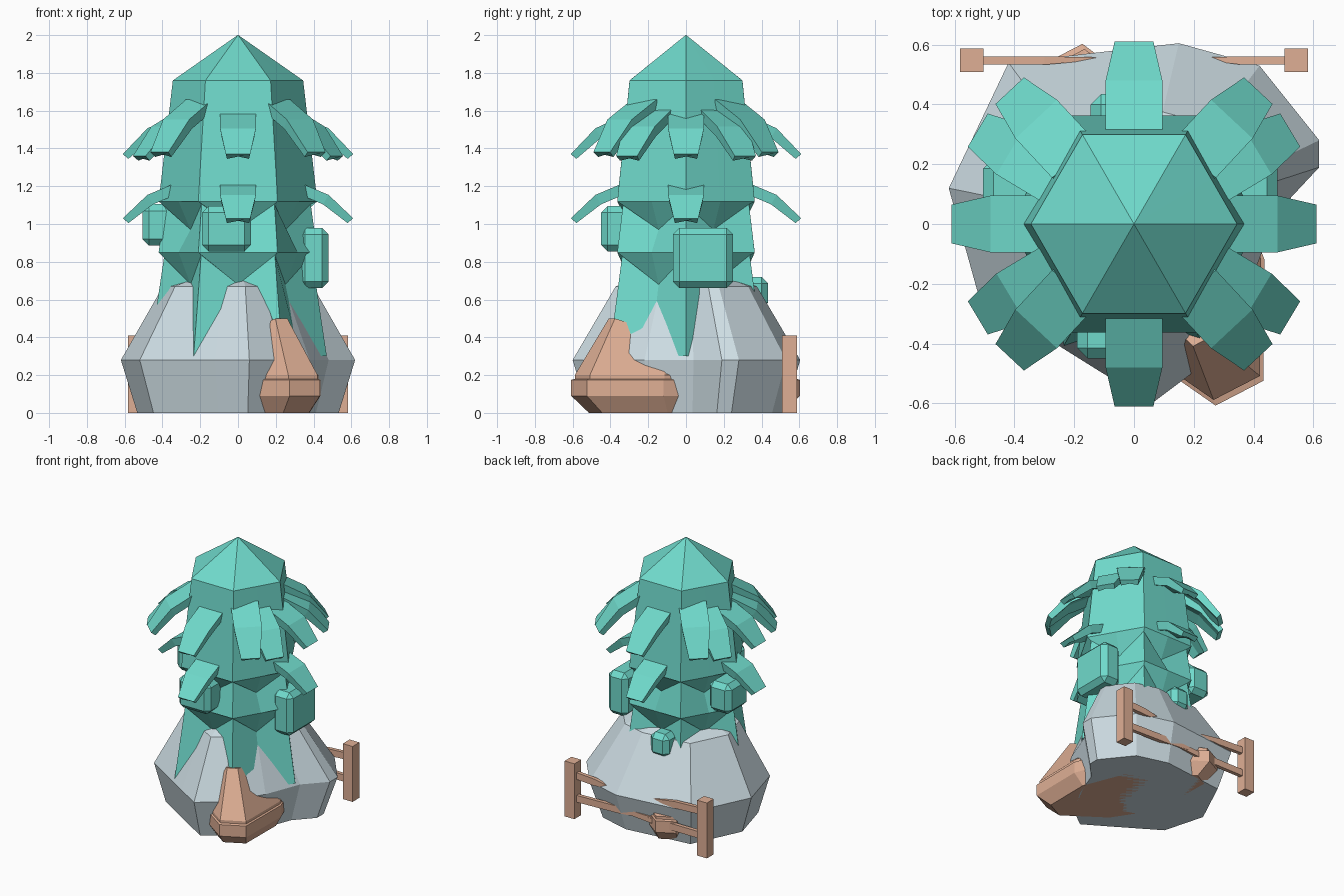
import bpy, bmesh
from math import radians, cos, sin
from mathutils import Vector, Matrix

if "Cube" in bpy.data.objects:
    bpy.data.objects.remove(bpy.data.objects["Cube"])


def material(name, col):
    m = bpy.data.materials.new(name)
    m.diffuse_color = (*col, 1)
    m.use_nodes = True
    m.node_tree.nodes["Principled BSDF"].inputs["Base Color"].default_value = m.diffuse_color
    return m


TEAL = material("teal", (0.16, 0.70, 0.60))
WOOD = material("wood", (0.74, 0.43, 0.30))
STONE = material("stone", (0.62, 0.73, 0.78))


def finish(name, bm, mat):
    bmesh.ops.recalc_face_normals(bm, faces=bm.faces)
    me = bpy.data.meshes.new(name)
    bm.to_mesh(me)
    bm.free()
    me.materials.append(mat)
    ob = bpy.data.objects.new(name, me)
    bpy.context.collection.objects.link(ob)
    return ob


def loft(name, rings, mat, matrix=None):
    """Skin equal-length rings and close both ends."""
    bm = bmesh.new()
    vs = [[bm.verts.new(p) for p in r] for r in rings]
    n = len(rings[0])
    for a, b in zip(vs, vs[1:]):
        for i in range(n):
            j = (i + 1) % n
            bm.faces.new((a[i], a[j], b[j], b[i]))
    bm.faces.new(vs[0])
    bm.faces.new(vs[-1])
    if matrix:
        bm.transform(matrix)
    return finish(name, bm, mat)


def block(name, center, size, mat, bevel=0.0):
    bm = bmesh.new()
    bmesh.ops.create_cube(bm, size=1)
    bm.transform(Matrix.Translation(center) @ Matrix.Diagonal((*size, 1)))
    if bevel:
        bmesh.ops.bevel(bm, geom=bm.edges[:], offset=bevel, segments=1,
                        affect='EDGES')
    return finish(name, bm, mat)


# Rock base: one irregular outline scaled through its layers
outline = [(-.62, .12), (-.52, -.24), (-.12, -.49), (.06, -.6), (.22, -.48),
           (.38, -.22), (.48, .04), (.62, .19), (.62, .28), (.42, .53),
           (.15, .605), (-.42, .54)]
loft("rock", [[(x * sx, y * sy, z) for x, y in outline]
              for z, sx, sy in [(0, .86, .86), (.28, 1, 1), (.67, .64, .62),
                                (.72, .4, .4)]], STONE)

# Trunk: hexagonal segments whose undersides hang in points at each face middle
levels = [(.02, 2.0, .017, 2.0), (.345, 1.76, .299, 1.76),
          (.42, 1.12, .364, 1.12), (.385, 1.105, .29, .97),
          (.42, .85, .364, .85), (.39, .835, .29, .68), (.47, .3, .38, .3)]
levels[0] = (.002, 2.0, .0017, 2.0)
rings = []
for rc, zc, rm, zm in levels:
    ring = []
    for k in range(12):
        r, z = (rm, zm) if k % 2 else (rc, zc)
        a = radians(30 * k)
        ring.append((r * cos(a), r * sin(a), z))
    rings.append(ring)
loft("trunk", rings, TEAL)


# Drooping leaves: curved strips with a folded underside
def leaf(name, angle, z, drop=.22):
    prof = [(.30, 0, .095), (.48, -.38 * drop, .095), (.61, -drop, .065)]
    rs = []
    for i, (r, dz, w) in enumerate(prof):
        t = .05 if i < 2 else .025
        rs.append([(r, -w, z + dz), (r, w, z + dz), (r - .03, w * .9, z + dz - t),
                   (r - .03, 0, z + dz - t * .5), (r - .03, -w * .9, z + dz - t)])
    loft(name, rs, TEAL, Matrix.Rotation(radians(angle), 4, 'Z'))


for a in range(0, 360, 90):
    leaf("upper_leaf", a, 1.59)
    leaf("lower_leaf", a, 1.23, .20)
for side in (0, 180):
    for s in (1, -1):
        leaf("corner_leaf", side + s * 47, 1.66, .28)
        leaf("corner_leaf", side + s * 31, 1.61, .25)

# Fruit blocks hanging on the trunk
for name, c, s in [("front_fruit", (-.06, -.355, .975), (.26, .19, .24)),
                   ("right_fruit", (.40, .09, .82), (.16, .32, .32)),
                   ("left_fruit", (-.415, .1, .995), (.18, .24, .22)),
                   ("back_fruit", (-.07, .365, .635), (.15, .14, .17))]:
    block(name, c, s, TEAL, .035)

# Overturned boat hull stuck through the rock
half = [(.66, .09), (.3, .28), (-.1, .32), (-.62, .07)]
plan = half + [(u, -v) for u, v in reversed(half)]
rings = [[(u * s, v * s, z) for u, v in plan]
         for z, s in [(0, .85), (.09, 1), (.175, 1), (.18, .97), (.2, .97)]]
rings.append([(u * .68, v * .4 - .03, .5 - (.45 - u * .68) * .33)
              for u, v in plan])
ax = Vector((.46, -.89, 0)).normalized()
frame = Matrix(((ax.x, -ax.y, 0, .05), (ax.y, ax.x, 0, .02),
                (0, 0, 1, 0), (0, 0, 0, 1)))
loft("boat_hull", rings, WOOD, frame)


# Broken fence at the back
def rail(name, x0, x1, z0, z1):
    xm = x0 + (x1 - x0) * .5
    rs = [[(x, y + dy, zz + dz) for dy, dz in
           ((-w, -h), (w, -h), (w, h), (-w, h))]
          for x, y, zz, w, h in [(x0, .547, z0, .014, .025),
                                 (xm, .547, (z0 + z1) / 2, .014, .025),
                                 (x1, .555, z1, .002, .003)]]
    loft(name, rs, WOOD)


for sx in (-1, 1):
    block("fence_post", (sx * .543, .548, .205), (.08, .08, .41), WOOD)
rail("upper_rail_left", -.52, -.08, .32, .30)
rail("upper_rail_right", .52, .2, .31, .29)
rail("lower_rail_left", -.52, .1, .14, .14)
rail("lower_rail_right", .52, -.2, .14, .16)
